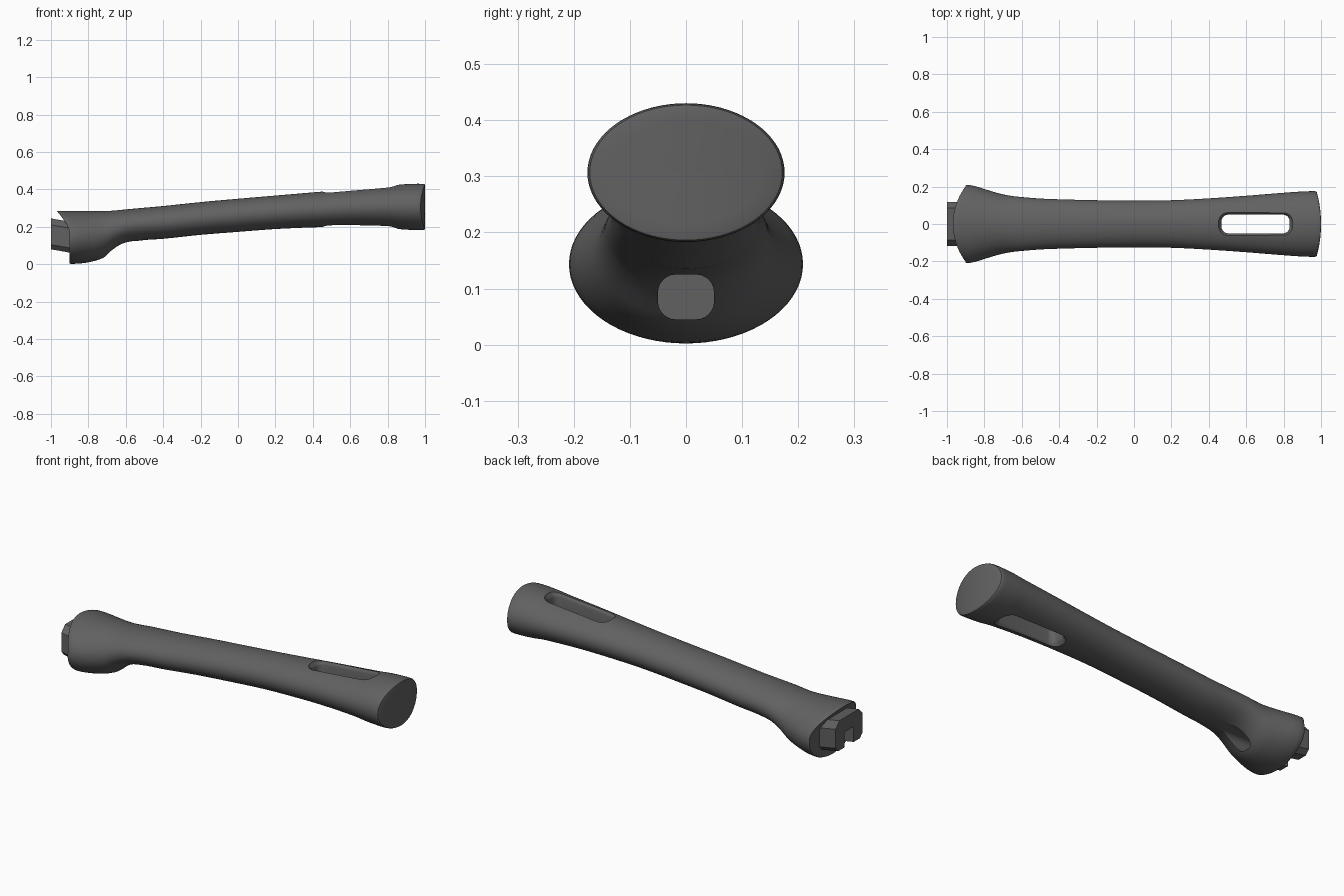
import bpy, bmesh
from math import sin, cos, pi, copysign

cube = bpy.data.objects.get("Cube")
if cube:
    bpy.data.objects.remove(cube, do_unlink=True)

grey = bpy.data.materials.new("dark grey plastic")
grey.use_nodes = True
colour = (0.12, 0.12, 0.122, 1)
grey.diffuse_color = colour
bsdf = grey.node_tree.nodes["Principled BSDF"]
bsdf.inputs["Base Color"].default_value = colour
bsdf.inputs["Roughness"].default_value = 0.6


def loft(name, rings):
    """Skin a list of equal point rings and cap both ends."""
    bm = bmesh.new()
    loops = [[bm.verts.new(p) for p in ring] for ring in rings]
    n = len(loops[0])
    for a, b in zip(loops, loops[1:]):
        for i in range(n):
            j = (i + 1) % n
            bm.faces.new((a[i], a[j], b[j], b[i]))
    bm.faces.new(loops[0])
    bm.faces.new(loops[-1])
    bmesh.ops.recalc_face_normals(bm, faces=bm.faces)
    mesh = bpy.data.meshes.new(name)
    bm.to_mesh(mesh)
    bm.free()
    mesh.materials.append(grey)
    obj = bpy.data.objects.new(name, mesh)
    bpy.context.collection.objects.link(obj)
    return obj


def activate(obj):
    bpy.ops.object.select_all(action='DESELECT')
    obj.select_set(True)
    bpy.context.view_layer.objects.active = obj


def cut(obj, cutter):
    mod = obj.modifiers.new("cut", 'BOOLEAN')
    mod.operation = 'DIFFERENCE'
    mod.solver = 'EXACT'
    mod.object = cutter
    activate(obj)
    bpy.ops.object.modifier_apply(modifier=mod.name)
    bpy.data.objects.remove(cutter, do_unlink=True)


def rounded(half_a, half_b, r, steps=6):
    """Rounded rectangle outline in two coordinates."""
    pts = []
    for k, (sa, sb) in enumerate(((1, 1), (-1, 1), (-1, -1), (1, -1))):
        for s in range(steps + 1):
            t = (k + s / steps) * pi / 2
            pts.append((sa * (half_a - r) + r * cos(t), sb * (half_b - r) + r * sin(t)))
    return pts


# Handle stations: x, underside z, top z, half width
STATIONS = [
    (-.9, .002, .285, .209), (-.86, .003, .285, .205), (-.8, .01, .284, .187),
    (-.72, .034, .284, .163), (-.66, .08, .287, .151), (-.6, .113, .293, .144),
    (-.5, .129, .302, .136), (-.4, .136, .311, .132), (-.2, .157, .332, .127),
    (0, .173, .35, .125), (.2, .188, .367, .127), (.4, .197, .384, .137),
    (.6, .201, .401, .151), (.8, .196, .417, .167), (.87, .187, .426, .172),
    (.94, .183, .43, .175), (.99, .183, .43, .176),
]


def section(x):
    """Smoothly interpolate the station values at x."""
    i = max(k for k in range(len(STATIONS) - 1) if STATIONS[k][0] <= x)
    p, q = STATIONS[i], STATIONS[i + 1]
    before, after = STATIONS[max(i - 1, 0)], STATIONS[min(i + 2, len(STATIONS) - 1)]
    h = q[0] - p[0]
    t = (x - p[0]) / h
    out = []
    for c in (1, 2, 3):
        m0 = (q[c] - before[c]) / (q[0] - before[0]) * h
        m1 = (after[c] - p[c]) / (after[0] - p[0]) * h
        d = q[c] - p[c]
        out.append(p[c] + t * (m0 + t * (3 * d - 2 * m0 - m1 + t * (m0 + m1 - 2 * d))))
    return out


def handle_ring(x, scale=1.0, offset=0.0, n=72):
    low, high, half = section(x)
    mid, rise = (low + high) / 2, (high - low) / 2
    # weights for the slanted mounting end and the domed butt end
    slant = min(1, max(0, (-.72 - x) / .18))
    dome = min(1, max(0, (x - .87) / .12))
    ring = []
    for i in range(n):
        a = 2 * pi * i / n
        y, z = half * scale * cos(a), mid + rise * scale * sin(a)
        lip = max(0, (z - .165) / .12) ** 1.6
        ring.append((x + offset - .07 * slant * lip + dome * (.01 - .024 * (y / .176) ** 2), y, z))
    return ring


# Main grip, with concentric rings shaping both end faces
xs = [-.895 + (.975 + .895) * i / 85 for i in range(86)]
rings = [handle_ring(-.9, s) for s in (.05, .3, .6, .85, .985)]
rings += [handle_ring(x) for x in xs]
rings += [handle_ring(.984, .993), handle_ring(.989, .975), handle_ring(.99, .95)]
rings += [handle_ring(.99, s) for s in (.75, .5, .25, .05)]
grip = loft("grip", rings)

# Hanging slot with softened rims
levels = [(1, .03, .03), (1, -.006, .012), (1, -.014, .004), (1, -.025, 0),
          (0, .025, 0), (0, .014, .004), (0, .006, .012), (0, -.03, .03)]
slot_rings = []
for is_top, dz, grow in levels:
    outline = rounded(.182 + grow, .05 + grow, .035 + grow)
    slot_rings.append([(.65 + u, v, (.404 + .09 * u if is_top else .199) + dz)
                       for u, v in outline])
cut(grip, loft("slot_cutter", slot_rings))

# Screw recess running along the underside into the flare
bore = rounded(.05, .04, .032)
cut(grip, loft("recess_cutter", [[(x, u, .085 + v) for u, v in bore] for x in (-.8, -.4)]))

activate(grip)
bpy.ops.object.shade_smooth_by_angle(angle=.6)

# Mounting bracket: a chamfered inverted U that leans with the grip
half_profile = [(.04, .165), (.04, .08), (.095, .08), (.118, .105),
                (.118, .21), (.085, .245)]
profile = half_profile + [(-y, z) for y, z in reversed(half_profile)]
bracket = loft("mounting_bracket",
               [[(x, y, z - .18 * (x + 1)) for y, z in profile] for x in (-1, -.86)])
